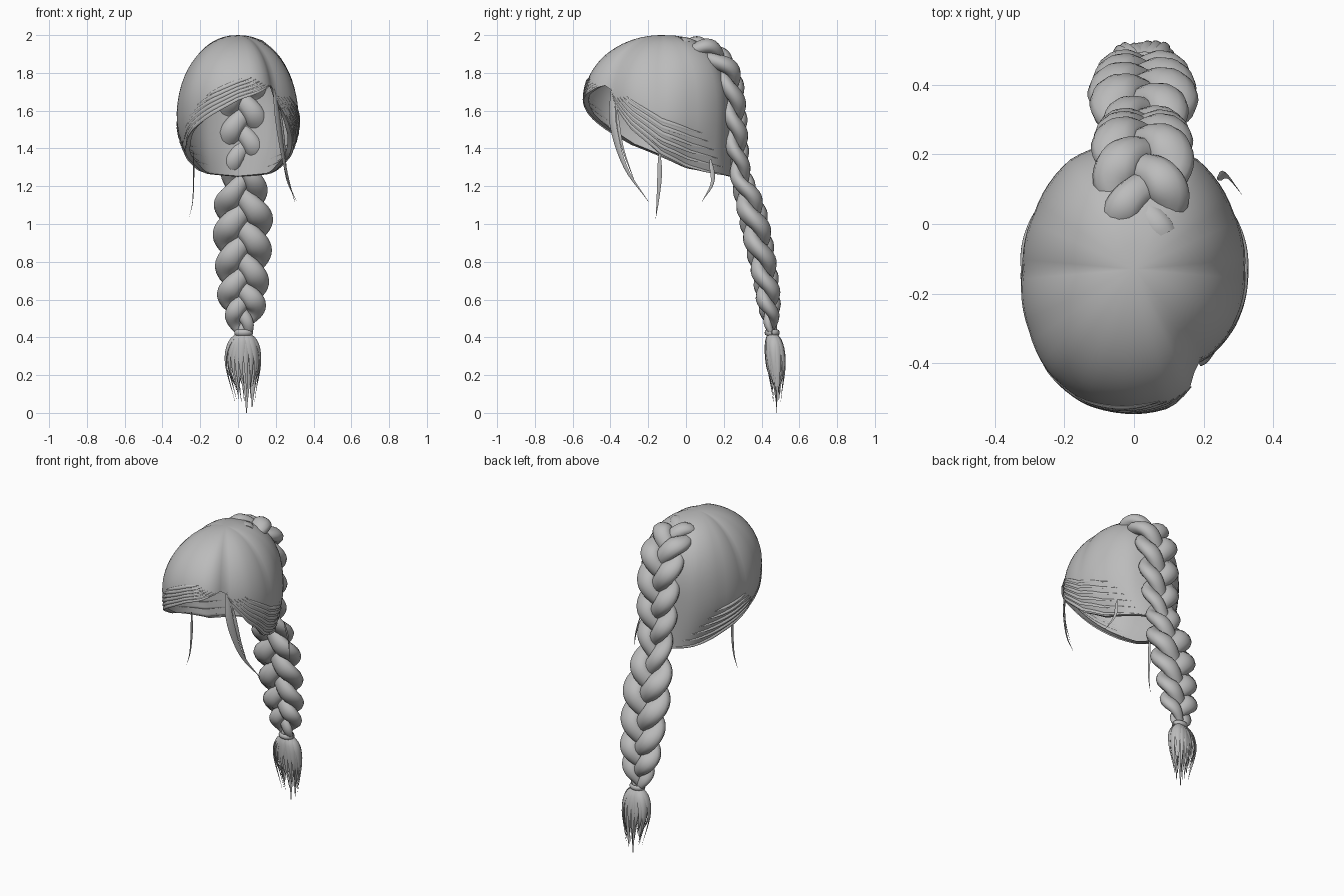
import bpy, bmesh, random
from math import sin, cos, pi, radians, atan2
from mathutils import Vector

random.seed(4)
if "Cube" in bpy.data.objects:
    bpy.data.objects.remove(bpy.data.objects["Cube"])

hair = bpy.data.materials.new("hair_grey")
hair.use_nodes = True
GREY = (0.5, 0.5, 0.5, 1)
hair.diffuse_color = GREY
hair.node_tree.nodes["Principled BSDF"].inputs["Base Color"].default_value = GREY


def finish(bm, name, angle=50):
    bmesh.ops.recalc_face_normals(bm, faces=bm.faces)
    mesh = bpy.data.meshes.new(name)
    bm.to_mesh(mesh)
    bm.free()
    mesh.materials.append(hair)
    ob = bpy.data.objects.new(name, mesh)
    bpy.context.collection.objects.link(ob)
    bpy.ops.object.select_all(action="DESELECT")
    ob.select_set(True)
    bpy.context.view_layer.objects.active = ob
    bpy.ops.object.shade_smooth_by_angle(angle=radians(angle))
    return ob


def spline(points, steps):
    """Catmull-Rom samples through the points."""
    pts = [Vector(p) for p in points]
    pts = [2 * pts[0] - pts[1]] + pts + [2 * pts[-1] - pts[-2]]
    out = []
    for i in range(1, len(pts) - 2):
        a, b, c, d = pts[i - 1:i + 3]
        for k in range(steps):
            t = k / steps
            out.append(b + (c - a) * t / 2 + (a - 2.5 * b + 2 * c - d / 2) * t * t
                       + (1.5 * (b - c) + (d - a) / 2) * t ** 3)
    return out + [pts[-2]]


def sweep(bm, path, normals, widths, thicks, sides=8):
    """Elliptical tube along a path, broad side facing the normals."""
    rings = []
    for i, p in enumerate(path):
        tan = (path[min(i + 1, len(path) - 1)] - path[max(i - 1, 0)]).normalized()
        side = tan.cross(normals[i]).normalized()
        nor = side.cross(tan)
        rings.append([bm.verts.new(p + side * widths[i] * cos(2 * pi * k / sides)
                                   + nor * thicks[i] * sin(2 * pi * k / sides))
                      for k in range(sides)])
    for r, s in zip(rings, rings[1:]):
        for k in range(sides):
            j = (k + 1) % sides
            bm.faces.new((r[k], r[j], s[j], s[k]))
    bm.faces.new(rings[0])
    bm.faces.new(rings[-1])


def lock(bm, points, normal, width, thick, steps=5, sides=6):
    """Pointed lock of hair."""
    path = spline(points, steps)
    n = len(path) - 1
    taper = [max(0.06, min(1, 0.4 + 3 * i / n, 1.6 * (1 - i / n))) for i in range(n + 1)]
    sweep(bm, path, [Vector(normal)] * (n + 1), [width * t for t in taper],
          [thick * t for t in taper], sides)


# Cap outline by azimuth: angle, radius, rim height
CENTRE_Y = -0.13
OUTLINE = [(-180, .32, 1.36), (-150, .35, 1.42), (-130, .385, 1.50), (-110, .405, 1.58),
           (-90, .41, 1.655), (-75, .41, 1.69), (-64, .385, 1.725), (-57, .335, 1.74),
           (-50, .33, 1.64), (-30, .33, 1.50), (0, .32, 1.36), (30, .33, 1.30),
           (60, .365, 1.265), (90, .37, 1.25), (120, .365, 1.265), (150, .33, 1.30),
           (180, .32, 1.36)]


def cap_point(deg, s, out=0.0):
    """Point on the cap; s runs from the crown (0) to the rim (1)."""
    deg = (deg + 180) % 360 - 180
    for (a0, r0, z0), (a1, r1, z1) in zip(OUTLINE, OUTLINE[1:]):
        if a0 <= deg <= a1:
            t = (deg - a0) / (a1 - a0)
            radius, rim = r0 + (r1 - r0) * t, z0 + (z1 - z0) * t
            break
    c, q = cos(radians(deg)), sin(radians(deg))
    wide = 1.55 + (0.05 * q if q > 0 else -0.11 * q)
    z = 2 - (2 - rim) * (1 - cos(s * pi / 2))
    if z > wide:
        e = 2 + 0.5 * max(0, q)
        r = radius * (1 - ((z - wide) / (2 - wide)) ** e) ** (1 / e)
    else:
        r = radius * (1 - 0.38 * c * c * ((wide - z) / 0.3) ** 2)
    return Vector(((r + out) * c, CENTRE_Y + (r + out) * q, z))


# Cap: open shell with the rim curled inwards
bm = bmesh.new()
SEG, ROWS = 72, 18
crown = bm.verts.new((0, CENTRE_Y, 2))
rows = []
for j in range(1, ROWS + 1):
    rows.append([bm.verts.new(cap_point(360 * k / SEG, j / ROWS)) for k in range(SEG)])
rows.append([bm.verts.new(cap_point(360 * k / SEG, 1, -0.025) + Vector((0, 0, 0.004)))
             for k in range(SEG)])
for k in range(SEG):
    n = (k + 1) % SEG
    bm.faces.new((crown, rows[0][k], rows[0][n]))
    for a, b in zip(rows, rows[1:]):
        bm.faces.new((a[k], b[k], b[n], a[n]))
finish(bm, "hair_cap", 60)

# Combed strands lying along the fringe and the lower sides
bm = bmesh.new()


def combed(start, end, s0, s1):
    n = 22
    path = [cap_point(start + (end - start) * i / n, s0 + (s1 - s0) * i / n, 0.002)
            for i in range(n + 1)]
    normals = [Vector((p.x, p.y - CENTRE_Y, 0.1)).normalized() for p in path]
    size = [0.2 + sin(pi * i / n) for i in range(n + 1)]
    sweep(bm, path, normals, [0.009 * w for w in size], [0.005 * w for w in size], 6)


for i in range(6):
    s = 1.0 - 0.035 * i
    combed(-64 - 3 * i, -160 + 9 * i, s - 0.02, s)
    combed(-54 + 4 * i, 75 - 7 * i, s - 0.03, s)
    combed(-150 - 5 * i, -258 + 8 * i, s, s - 0.01)
finish(bm, "combed_strands")

# Three-strand braid down the back: path as y, z, scale
bm = bmesh.new()
STEPS = 14
spine = spline([(-.03, 1.935, .7), (.11, 1.915, .9), (.215, 1.80, .95), (.25, 1.62, .9),
                (.265, 1.44, .85), (.29, 1.26, .75), (.345, 1.08, 1), (.385, .9, 1),
                (.42, .72, .9), (.44, .57, .8), (.455, .42, .3)], STEPS)
for strand in range(3):
    path, normals, widths, thicks = [], [], [], []
    for i, v in enumerate(spine):
        d = spine[min(i + 1, len(spine) - 1)] - spine[max(i - 1, 0)]
        out = Vector((0, -d.y, d.x)).normalized()
        p = 2 * pi * (i / STEPS / 2.8 + strand / 3)
        path.append(Vector((0.025 + 0.087 * v.z * sin(p), v.x, v.y))
                    - out * 0.032 * v.z * sin(2 * p))
        normals.append(out)
        plump = 0.056 + 0.014 * sin(p) ** 2
        widths.append(plump * v.z)
        thicks.append(0.046 * v.z)
    sweep(bm, path, normals, widths, thicks, 12)
finish(bm, "braid")

# Tie around the end of the braid
bm = bmesh.new()
ring = [Vector((0.03 + 0.04 * cos(a), 0.456 + 0.03 * sin(a), 0.425))
        for a in [2 * pi * k / 16 for k in range(17)]]
sweep(bm, ring, [Vector((0, 0, 1))] * 17, [0.01] * 17, [0.016] * 17, 8)
finish(bm, "braid_tie")

# Tuft of loose locks below the tie
bm = bmesh.new()
for i in range(22):
    a = 2 * pi * i / 22
    spread = random.uniform(0.75, 1)
    x, y = cos(a) * spread, sin(a) * spread
    end = random.uniform(0.05, 0.16)
    lock(bm, [(0.03 + 0.025 * x, 0.456 + 0.018 * y, 0.43),
              (0.03 + 0.085 * x, 0.468 + 0.045 * y, 0.36),
              (0.03 + 0.10 * x, 0.478 + 0.052 * y, 0.25),
              (0.04 + 0.06 * x, 0.482 + 0.025 * y, end)],
         (cos(a), sin(a), 0), 0.02, 0.007)
for x, end in ((0.0, 0.1), (0.045, 0.0), (0.075, 0.03)):
    lock(bm, [(0.03, 0.46, 0.42), (x, 0.475, 0.25), (x, 0.48, end)],
         (0, 1, 0), 0.035, 0.016)
finish(bm, "braid_tuft")

# Loose wisps around the face and nape
bm = bmesh.new()
lock(bm, [(0.19, -0.39, 1.72), (0.215, -0.385, 1.52), (0.25, -0.32, 1.30), (0.30, -0.20, 1.12)],
     (0.8, -0.6, 0), 0.022, 0.006)
lock(bm, [(0.22, -0.37, 1.62), (0.245, -0.34, 1.42), (0.26, -0.27, 1.22)],
     (0.8, -0.6, 0), 0.010, 0.004)
lock(bm, [(-0.235, -0.14, 1.38), (-0.235, -0.14, 1.25), (-0.24, -0.15, 1.12), (-0.26, -0.16, 1.03)],
     (1, 0, 0), 0.012, 0.004)
lock(bm, [(0.24, 0.13, 1.34), (0.265, 0.14, 1.22), (0.31, 0.085, 1.12)],
     (1, 0.3, 0), 0.012, 0.004)
finish(bm, "loose_wisps")
